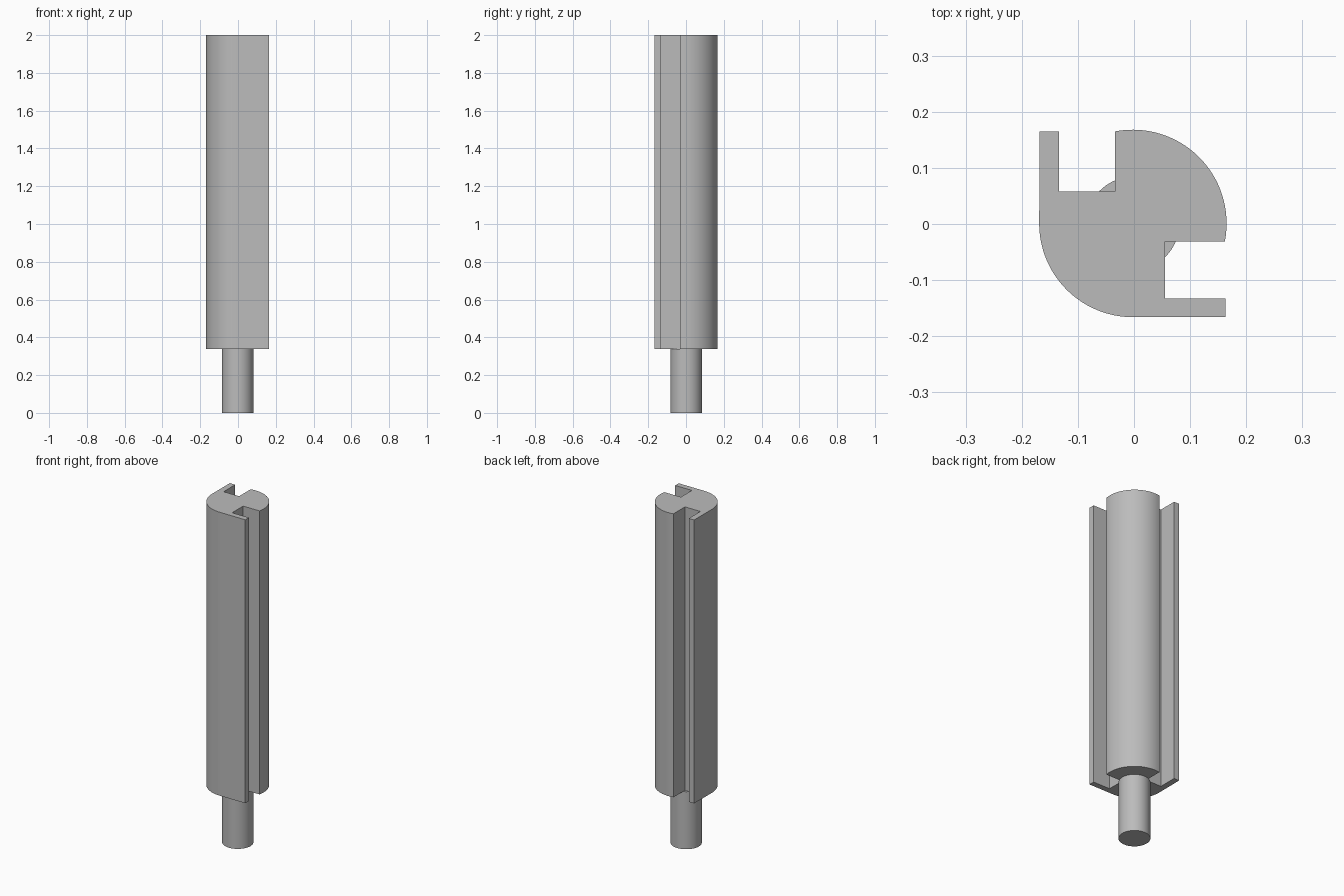
import bpy, bmesh
from math import cos, sin, radians

cube = bpy.data.objects.get("Cube")
if cube:
    bpy.data.objects.remove(cube, do_unlink=True)

GREY = (0.5, 0.5, 0.5, 1)
grey = bpy.data.materials.new("plain grey")
grey.use_nodes = True
grey.diffuse_color = GREY
grey.node_tree.nodes["Principled BSDF"].inputs["Base Color"].default_value = GREY

CX, CY = -0.002, 0.001
RADIUS = 0.167
SHOULDER = 0.337


def arc(radius, start, end, steps):
    return [(CX + radius * cos(radians(start + (end - start) * i / steps)),
             CY + radius * sin(radians(start + (end - start) * i / steps)))
            for i in range(steps + 1)]


def extrude(name, outline, bottom, top):
    bm = bmesh.new()
    face = bm.faces.new([bm.verts.new((x, y, bottom)) for x, y in outline])
    result = bmesh.ops.extrude_face_region(bm, geom=[face])
    verts = [v for v in result["geom"] if isinstance(v, bmesh.types.BMVert)]
    bmesh.ops.translate(bm, verts=verts, vec=(0, 0, top - bottom))
    bmesh.ops.recalc_face_normals(bm, faces=bm.faces)
    mesh = bpy.data.meshes.new(name)
    bm.to_mesh(mesh)
    bm.free()
    mesh.materials.append(grey)
    obj = bpy.data.objects.new(name, mesh)
    bpy.context.collection.objects.link(obj)
    bpy.ops.object.select_all(action="DESELECT")
    obj.select_set(True)
    bpy.context.view_layer.objects.active = obj
    bpy.ops.object.shade_smooth_by_angle(angle=radians(30))
    return obj


# Slotted body: two rounded quarters, two slots with thin straight lips
outline = arc(RADIUS, -11, 101, 40)
outline += [(-0.034, 0.058), (-0.134, 0.058), (-0.134, 0.165), (-0.168, 0.165)]
outline += arc(RADIUS, 180, 270, 32)
outline += [(0.163, -0.166), (0.163, -0.133), (0.055, -0.133), (0.055, -0.031)]
extrude("slotted_body", outline, SHOULDER, 2)

# Round peg under the body
extrude("round_peg", arc(0.083, 0, 355, 71), 0, SHOULDER)
